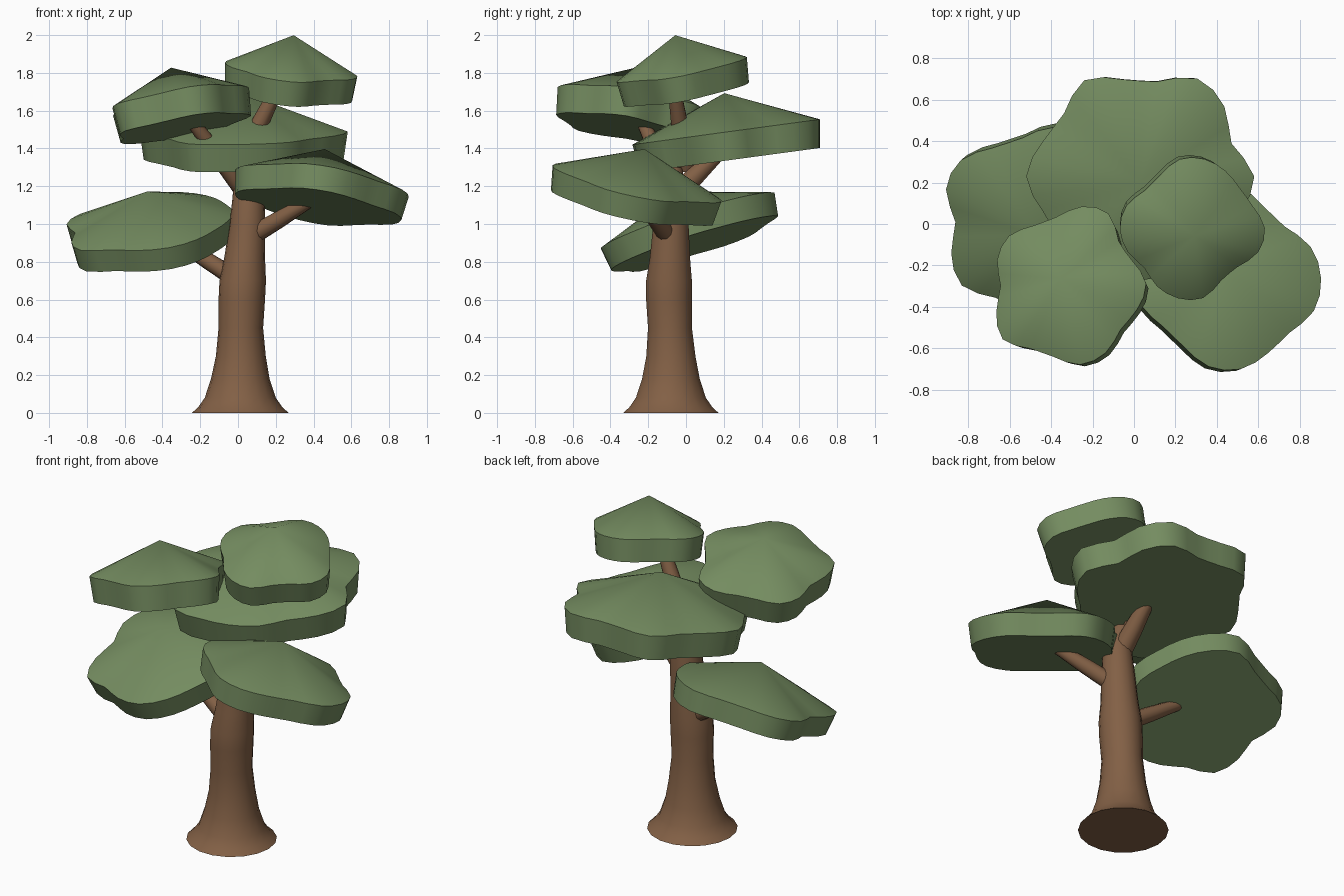
import bpy
import bmesh
import math
from mathutils import Vector

cube = bpy.data.objects.get("Cube")
if cube:
    bpy.data.objects.remove(cube, do_unlink=True)


def make_material(name, color):
    mat = bpy.data.materials.new(name)
    mat.use_nodes = True
    mat.diffuse_color = color
    mat.node_tree.nodes["Principled BSDF"].inputs["Base Color"].default_value = color
    return mat


bark = make_material("bark_brown", (0.225, 0.117, 0.06, 1))
leaf = make_material("leaf_green", (0.175, 0.262, 0.117, 1))


def finish(name, bm, material):
    """Turn a bmesh into a shaded, coloured object."""
    bmesh.ops.recalc_face_normals(bm, faces=bm.faces)
    mesh = bpy.data.meshes.new(name)
    bm.to_mesh(mesh)
    bm.free()
    mesh.materials.append(material)
    obj = bpy.data.objects.new(name, mesh)
    bpy.context.collection.objects.link(obj)
    bpy.ops.object.select_all(action='DESELECT')
    obj.select_set(True)
    bpy.context.view_layer.objects.active = obj
    bpy.ops.object.shade_smooth_by_angle(angle=math.radians(45))
    return obj


def bridge(bm, low, high):
    """Join two rings of equal size with quads."""
    n = len(low)
    for i in range(n):
        j = (i + 1) % n
        bm.faces.new((low[i], low[j], high[j], high[i]))


def loft(name, sections, sides, level=False):
    """Round limb through (centre, radius) sections; level keeps rings flat."""
    bm = bmesh.new()
    axis = Vector(sections[-1][0]) - Vector(sections[0][0])
    turn = Vector((0, 0, 1)).rotation_difference(axis)
    rings = []
    for centre, radius in sections:
        ring = []
        for i in range(sides):
            a = math.tau * i / sides
            offset = Vector((math.cos(a), math.sin(a), 0)) * radius
            if not level:
                offset.rotate(turn)
            ring.append(bm.verts.new(Vector(centre) + offset))
        rings.append(ring)
    for low, high in zip(rings, rings[1:]):
        bridge(bm, low, high)
    bm.faces.new(rings[0])
    bm.faces.new(rings[-1])
    return finish(name, bm, bark)


def smooth_radii(radii):
    """Insert a curved midpoint between neighbouring outline radii."""
    n = len(radii)
    result = []
    for i in range(n):
        a, b, c, d = (radii[(i + k) % n] for k in (-1, 0, 1, 2))
        result += [b, (9 * (b + c) - a - d) / 16]
    return result


def canopy(name, centre, slope, thickness, height, radii):
    """Tilted lobed slab with a low pointed roof."""
    bm = bmesh.new()
    outline = smooth_radii([r / 98 for r in radii])
    n = len(outline)

    def ring(z, scale):
        return [bm.verts.new((r * scale * math.cos(math.tau * i / n),
                              r * scale * math.sin(math.tau * i / n), z))
                for i, r in enumerate(outline)]

    half = thickness / 2
    low, high = ring(-half, 0.96), ring(half, 1.0)
    bridge(bm, low, high)
    for rim, z in ((low, -half), (high, height - half)):
        tip = bm.verts.new((0, 0, z))
        for i in range(n):
            bm.faces.new((rim[i], rim[(i + 1) % n], tip))
    obj = finish(name, bm, leaf)
    normal = Vector((-slope[0], -slope[1], 1))
    obj.rotation_mode = 'QUATERNION'
    obj.rotation_quaternion = Vector((0, 0, 1)).rotation_difference(normal)
    obj.location = Vector(centre) + Vector((0, 0, half))
    return obj


# Trunk with a flared foot
loft("trunk", [
    ((.012, -.08, 0), .256), ((.012, -.08, .03), .223), ((.012, -.08, .08), .188),
    ((.012, -.08, .18), .155), ((.015, -.08, .3), .132), ((.015, -.085, .45), .118),
    ((.02, -.09, .6), .123), ((.025, -.09, .7), .123), ((.035, -.085, .82), .108),
    ((.05, -.08, 1.0), .095), ((.055, -.08, 1.13), .085), ((.035, -.07, 1.3), .05),
], 18, level=True)

# Branches, each from the trunk to its canopy
branches = {
    "right_branch": ((.02, -.07, .69), (-.34, -.01, .92), .05),
    "left_branch": ((.06, -.09, .93), (.38, -.23, 1.12), .052),
    "back_branch": ((.04, -.07, 1.14), (.04, .17, 1.37), .06),
    "front_branch": ((.03, -.06, 1.18), (-.24, -.23, 1.54), .052),
    "top_branch": ((.0, .0, 1.3), (.2, -.06, 1.7), .055),
}
for name, (start, end, radius) in branches.items():
    middle = Vector(start).lerp(Vector(end), 0.5)
    loft(name, [(start, radius), (middle, radius * 0.88), (end, radius * 0.65)], 10)

# Canopies: outline radii are near hundredths, counter-clockwise from +x
canopy("right_canopy", (-.45, .02, .885), (.135, .32), .125, .3,
       (43, 42, 44, 47, 49, 43, 43, 48, 47, 40, 45, 49, 43, 45, 47, 45, 42, 42))
canopy("left_canopy", (.42, -.27, 1.09), (-.16, -.21), .13, .315,
       (47, 45, 39, 40, 45, 43, 40, 38, 43, 44, 42, 38, 39, 44, 45, 42, 41, 46))
canopy("back_canopy", (.03, .24, 1.34), (0, .135), .15, .355,
       (54, 46, 52, 54, 46, 47, 53, 47, 49, 54, 49, 49, 56, 51, 49, 48, 45, 50))
canopy("front_canopy", (-.31, -.305, 1.505), (.18, -.16), .15, .33,
       (38, 33, 32, 39, 38, 33, 33, 37, 36, 32, 36, 40, 35, 35, 39, 38, 34, 36))
canopy("top_canopy", (.27, -.01, 1.685), (-.1, .19), .135, .32,
       (35, 31, 30, 32, 34, 34, 30, 29, 33, 34, 32, 29, 32, 34, 34, 29, 29, 34))
